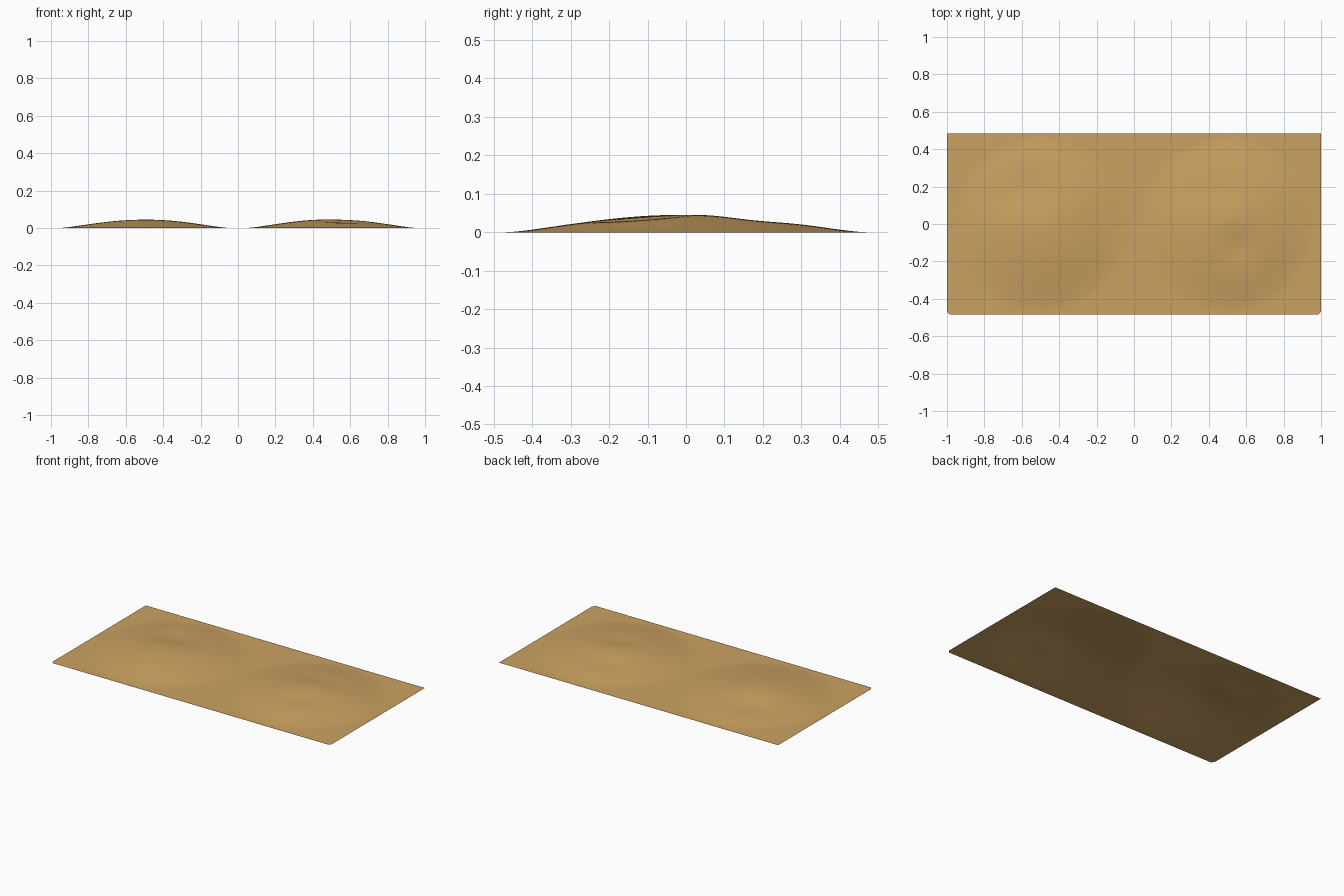
import bpy, bmesh, math

if "Cube" in bpy.data.objects:
    bpy.data.objects.remove(bpy.data.objects["Cube"])

W, D = 1.0, 0.485      # half width and half depth of the sheet
NX, NY = 120, 60


def dome(x, y, cx, cy, rx, ry, height):
    r2 = ((x - cx) / rx) ** 2 + ((y - cy) / ry) ** 2
    return height * (1 - r2) ** 1.5 if r2 < 1 else 0.0


def dent(x, y, cx, cy, sx, sy, depth):
    return depth * math.exp(-((x - cx) / sx) ** 2 - ((y - cy) / sy) ** 2)


def relief(x, y):
    left = dome(x, y, -0.5, 0, 0.46, 0.47, 0.046)
    left *= 1 - dent(x, y, -0.58, 0.19, 0.17, 0.13, 0.45)
    right = dome(x, y, 0.5, 0, 0.46, 0.47, 0.047)
    right *= 1 - dent(x, y, 0.56, -0.13, 0.10, 0.10, 0.28)
    right *= 1 - dent(x, y, 0.42, 0.19, 0.22, 0.10, 0.22)
    return left + right


# Thin sheet with two soft dented mounds
bm = bmesh.new()
bmesh.ops.create_grid(bm, x_segments=NX, y_segments=NY, size=1)
for v in bm.verts:
    v.co.x *= W
    v.co.y *= D
    v.co.z = relief(v.co.x, v.co.y)
# clipped front corners
for v in bm.verts:
    if v.co.y < -D + 1e-4 and abs(v.co.x) > W - 1e-4:
        v.co.x *= 0.985
mesh = bpy.data.meshes.new("relief_sheet")
bm.to_mesh(mesh)
bm.free()
for p in mesh.polygons:
    p.use_smooth = True
sheet = bpy.data.objects.new("relief_sheet", mesh)
bpy.context.collection.objects.link(sheet)

# Sand colour
mat = bpy.data.materials.new("sand")
mat.diffuse_color = (0.60, 0.36, 0.12, 1)
mat.use_nodes = True
mat.node_tree.nodes["Principled BSDF"].inputs["Base Color"].default_value = mat.diffuse_color
mesh.materials.append(mat)
